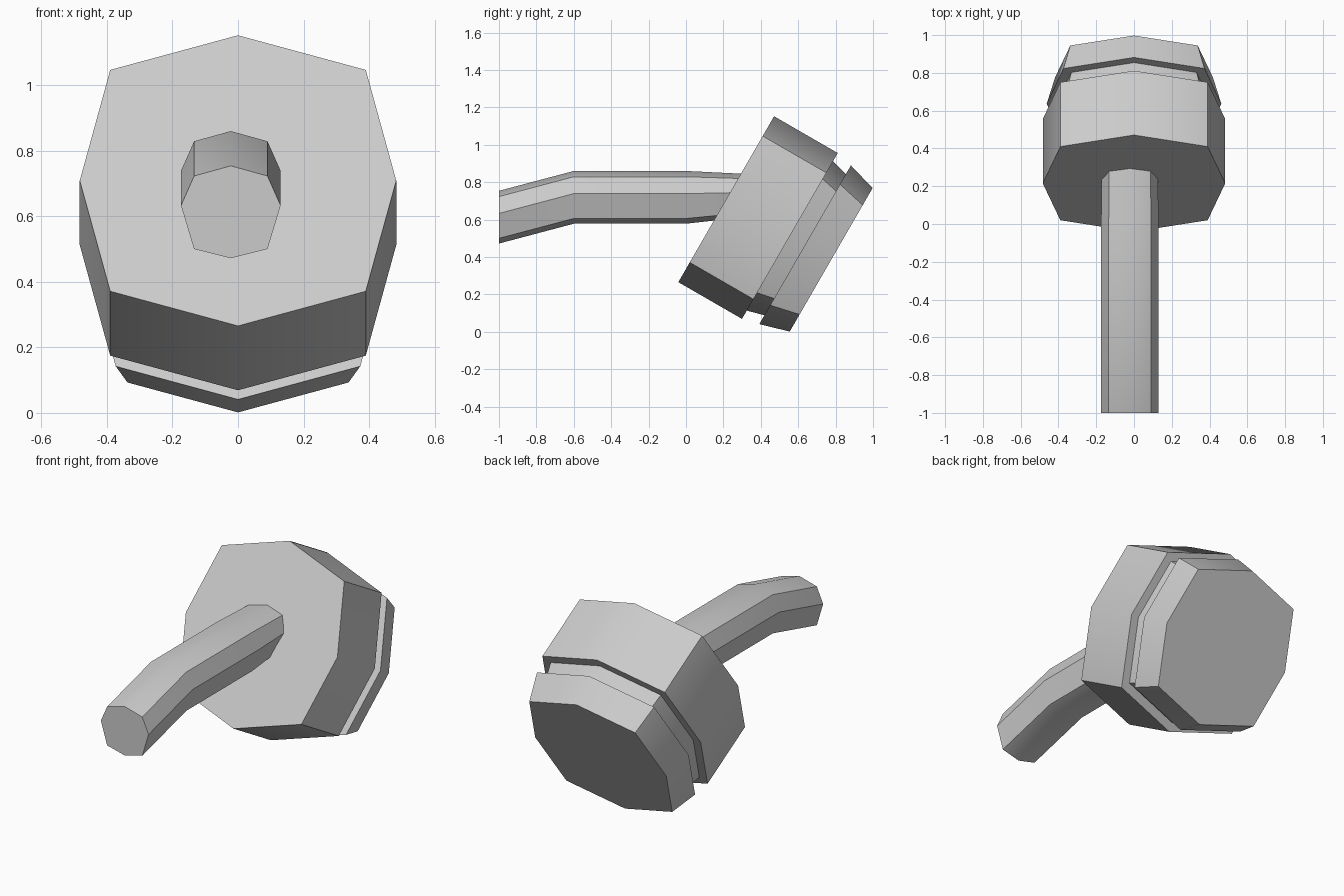
import bpy
import math
from mathutils import Vector

if "Cube" in bpy.data.objects:
    bpy.data.objects.remove(bpy.data.objects["Cube"])


def loft(name, rings):
    """Skin a list of equal-length rings and cap both ends."""
    n = len(rings[0])
    verts = [p for ring in rings for p in ring]
    faces = [(r * n + i, r * n + (i + 1) % n, (r + 1) * n + (i + 1) % n, (r + 1) * n + i)
             for r in range(len(rings) - 1) for i in range(n)]
    faces.append(tuple(reversed(range(n))))
    faces.append(tuple(range((len(rings) - 1) * n, len(rings) * n)))
    mesh = bpy.data.meshes.new(name)
    mesh.from_pydata(verts, [], faces)
    obj = bpy.data.objects.new(name, mesh)
    bpy.context.collection.objects.link(obj)
    bpy.ops.object.select_all(action='DESELECT')
    obj.select_set(True)
    bpy.context.view_layer.objects.active = obj
    bpy.ops.object.mode_set(mode='EDIT')
    bpy.ops.mesh.select_all(action='SELECT')
    bpy.ops.mesh.normals_make_consistent(inside=False)
    bpy.ops.object.mode_set(mode='OBJECT')
    bpy.ops.object.shade_smooth_by_angle(angle=math.radians(40))
    return obj


# Tilted head: squarish octagon rings stacked along a sloping axis
centre = Vector((0, 0.215, 0.709))
axis = Vector((0, math.cos(math.radians(30)), -0.5))
up = Vector((0, 0.5, math.cos(math.radians(30))))
octagon = [(0, 0.512), (0.39, 0.39), (0.483, 0), (0.39, -0.39),
           (0, -0.512), (-0.39, -0.39), (-0.483, 0), (-0.39, 0.39)]
stations = [(0, 1), (0.393, 1), (0.393, 0.9), (0.487, 0.85),
            (0.487, 0.957), (0.648, 0.865)]


def head_ring(depth, scale):
    return [centre + axis * depth + Vector((x * scale, 0, 0)) + up * v * scale
            for x, v in octagon]


loft("head", [head_ring(d, s) for d, s in stations])

# Bent handle: (y, centre z, width scale, height scale)
section = [(0, 0.141), (0.112, 0.11), (0.152, 0.02), (0.112, -0.113),
           (0, -0.141), (-0.112, -0.113), (-0.152, 0.02), (-0.112, 0.11)]
path = [(-1.0, 0.613, 1, 1), (-0.6, 0.719, 1, 1),
        (0.0, 0.719, 1, 1), (0.35, 0.73, 0.97, 0.8)]
loft("handle", [[(-0.022 + x * sx, y, z + v * sz) for x, v in section]
                for y, z, sx, sz in path])
